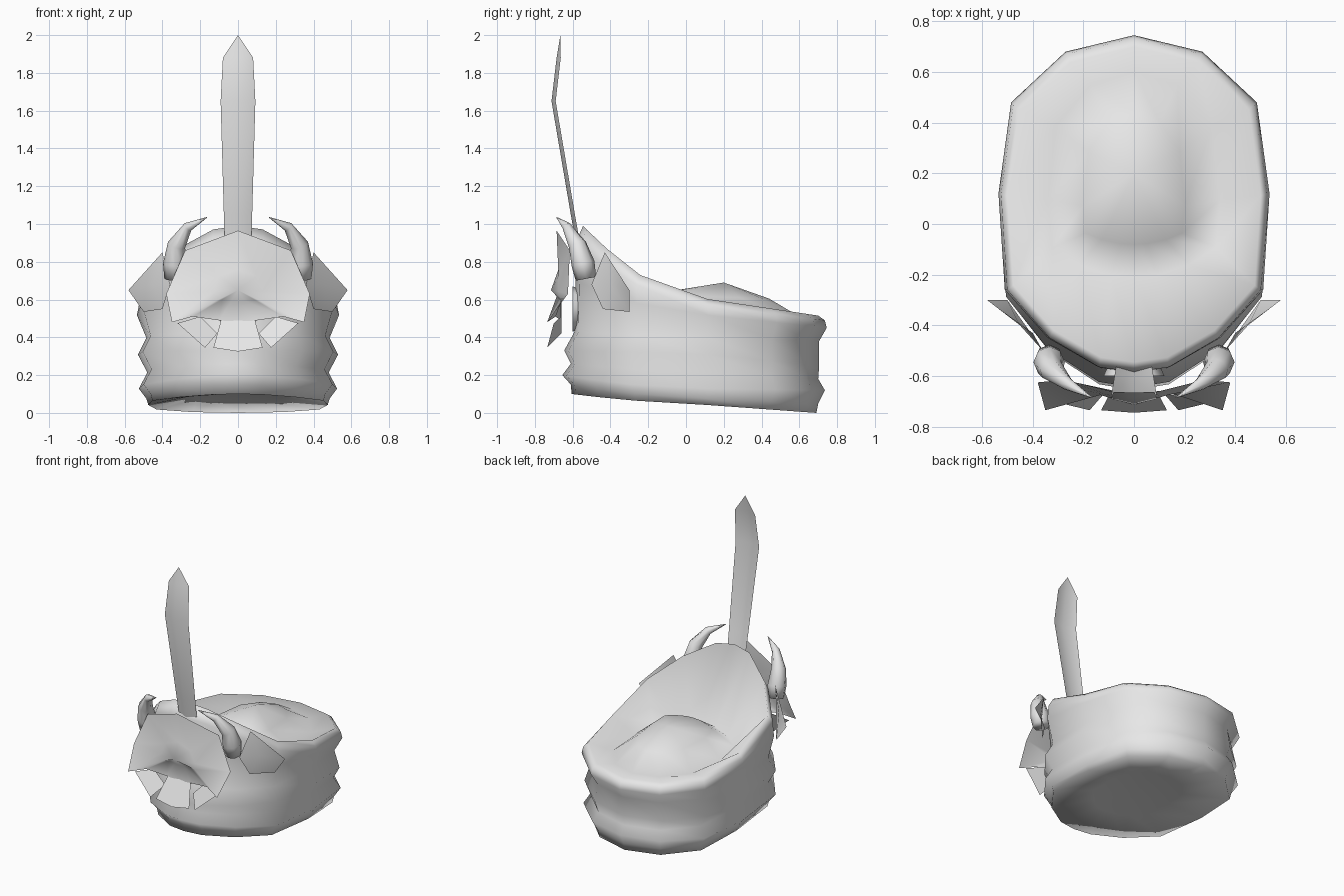
import bpy, bmesh, math
from mathutils import Vector

if "Cube" in bpy.data.objects:
    bpy.data.objects.remove(bpy.data.objects["Cube"])

grey = bpy.data.materials.new("light_grey")
grey.diffuse_color = (0.8, 0.8, 0.8, 1)
grey.use_nodes = True
grey.node_tree.nodes["Principled BSDF"].inputs["Base Color"].default_value = grey.diffuse_color


def make(name, verts, faces, smooth=True):
    me = bpy.data.meshes.new(name)
    me.from_pydata([tuple(v) for v in verts], [], faces)
    bm = bmesh.new()
    bm.from_mesh(me)
    bmesh.ops.recalc_face_normals(bm, faces=bm.faces)
    for f in bm.faces:
        f.smooth = smooth
    bm.to_mesh(me)
    bm.free()
    me.materials.append(grey)
    ob = bpy.data.objects.new(name, me)
    bpy.context.collection.objects.link(ob)
    return ob


def bridge(rings, n):
    """Quads between consecutive closed rings of n points."""
    return [(r * n + i, r * n + (i + 1) % n, (r + 1) * n + (i + 1) % n, (r + 1) * n + i)
            for r in range(rings - 1) for i in range(n)]


def mirror_loop(half):
    """Closed loop from a half whose first and last points lie on x = 0."""
    return half + [(-p[0],) + tuple(p[1:]) for p in half[-2:0:-1]]


# Oval plan of the headband
plan = mirror_loop([(0, .745), (.27, .68), (.485, .48), (.535, .12),
                    (.51, -.26), (.34, -.45), (.14, -.565), (0, -.585)])
N = len(plan)


def oval(front, side, back, zf, zm, zb):
    pts = []
    for x, y in plan:
        if y < 0:
            u = -y / .585
            pts.append((x * side / .535, -u * front, zm + (zf - zm) * u ** 1.5))
        else:
            u = y / .745
            pts.append((x * side / .535, u * back, zm + (zb - zm) * u))
    return pts


# One closed skin: underside, ridged wall, rim, valley and dome
# (front, side and back extents, then front, middle and back heights)
rings = [(.30, .24, .36, .10, .09, .06),
         (.605, .475, .69, .10, .05, .0),
         (.61, .485, .70, .15, .08, .05),
         (.655, .525, .735, .20, .13, .12),
         (.61, .48, .70, .26, .22, .18),
         (.645, .53, .705, .33, .32, .25),
         (.59, .485, .705, .43, .40, .38),
         (.585, .535, .745, .70, .53, .45),
         (.585, .525, .735, .90, .585, .49),
         (.545, .50, .70, .99, .62, .515),
         (.21, .34, .60, .56, .50, .51),
         (.08, .20, .44, .645, .62, .605)]
verts = [p for r in rings for p in oval(*r)] + [(0, 0, .09), (0, .2, .69)]
R = len(rings)
top = (R - 1) * N
faces = bridge(R, N)
faces += [((i + 1) % N, i, R * N) for i in range(N)]
faces += [(top + i, top + (i + 1) % N, R * N + 1) for i in range(N)]
make("headband", verts, faces)

# Rosette on the front with a raised nose
rim = mirror_loop([(0, -.685, .965), (.28, -.615, .86), (.38, -.625, .63),
                   (.35, -.735, .48), (.24, -.69, .51), (.10, -.665, .49),
                   (0, -.66, .48)])
n = len(rim)
centre = Vector((0, -.715, .65))
inner = [centre.lerp(Vector(p), .35) for p in rim]
for q in inner:
    q.y = -.675 if q.z > .62 else -.66
make("rosette", rim + inner + [centre],
     bridge(2, n) + [(n + i, n + (i + 1) % n, 2 * n) for i in range(n)])

# Hub joining the rosette to the band
hub = []
for y, r in ((-.53, .09), (-.60, .12)):
    hub += [(r * math.cos(a), y, .55 + r * math.sin(a))
            for a in (math.tau * i / 8 for i in range(8))]
make("rosette_hub", hub, bridge(2, 8))

# Lower petals
make("centre_petal", [(-.09, -.66, .49), (.09, -.66, .49), (.13, -.735, .345),
                      (0, -.745, .325), (-.13, -.735, .345)], [(0, 1, 2, 3, 4)])

# Folded plume blade: half width, y, z from bottom to top
blade = [(.07, -.58, .88), (.075, -.61, 1.05), (.092, -.712, 1.65),
         (.08, -.685, 1.88)]
verts = [p for w, y, z in blade for p in ((-w, y + .022, z), (0, y, z), (w, y + .022, z))]
verts.append((0, -.665, 2.0))
faces = [(r * 3 + c, r * 3 + c + 1, r * 3 + c + 4, r * 3 + c + 3)
         for r in range(3) for c in range(2)]
make("plume", verts, faces + [(9, 10, 12), (10, 11, 12)])

# Parts in left and right pairs
horn = [((.335, -.53, .71), .055), ((.335, -.545, .79), .062), ((.325, -.575, .89), .048),
        ((.265, -.63, .985), .026), ((.165, -.685, 1.035), .002)]
for s, tag in ((1, "right"), (-1, "left")):
    # Curved tapering horn
    verts = []
    for i, (c, r) in enumerate(horn):
        t = Vector(horn[min(i + 1, 4)][0]) - Vector(horn[max(i - 1, 0)][0])
        t.normalize()
        u = t.cross(Vector((0, 1, 0))).normalized()
        v = t.cross(u)
        for j in range(8):
            a = math.tau * j / 8
            p = Vector(c) + r * (u * math.cos(a) + v * math.sin(a))
            verts.append((s * p.x, p.y, p.z))
    make("horn_" + tag, verts, bridge(5, 8) + [tuple(range(8))])

    # Folded side leaf
    leaf = [(.40, -.43, .85), (.58, -.30, .65), (.50, -.30, .535),
            (.40, -.44, .55), (.36, -.50, .68), (.45, -.40, .68)]
    make("side_leaf_" + tag, [(s * x, y, z) for x, y, z in leaf],
         [(0, 1, 5), (1, 2, 5), (2, 3, 5), (3, 4, 5), (4, 0, 5)])

    # Slanted lower petal
    petal = [(.20, -.66, .51), (.32, -.70, .475), (.175, -.735, .345), (.11, -.66, .42)]
    make("lower_petal_" + tag, [(s * x, y, z) for x, y, z in petal], [(0, 1, 2, 3)])
